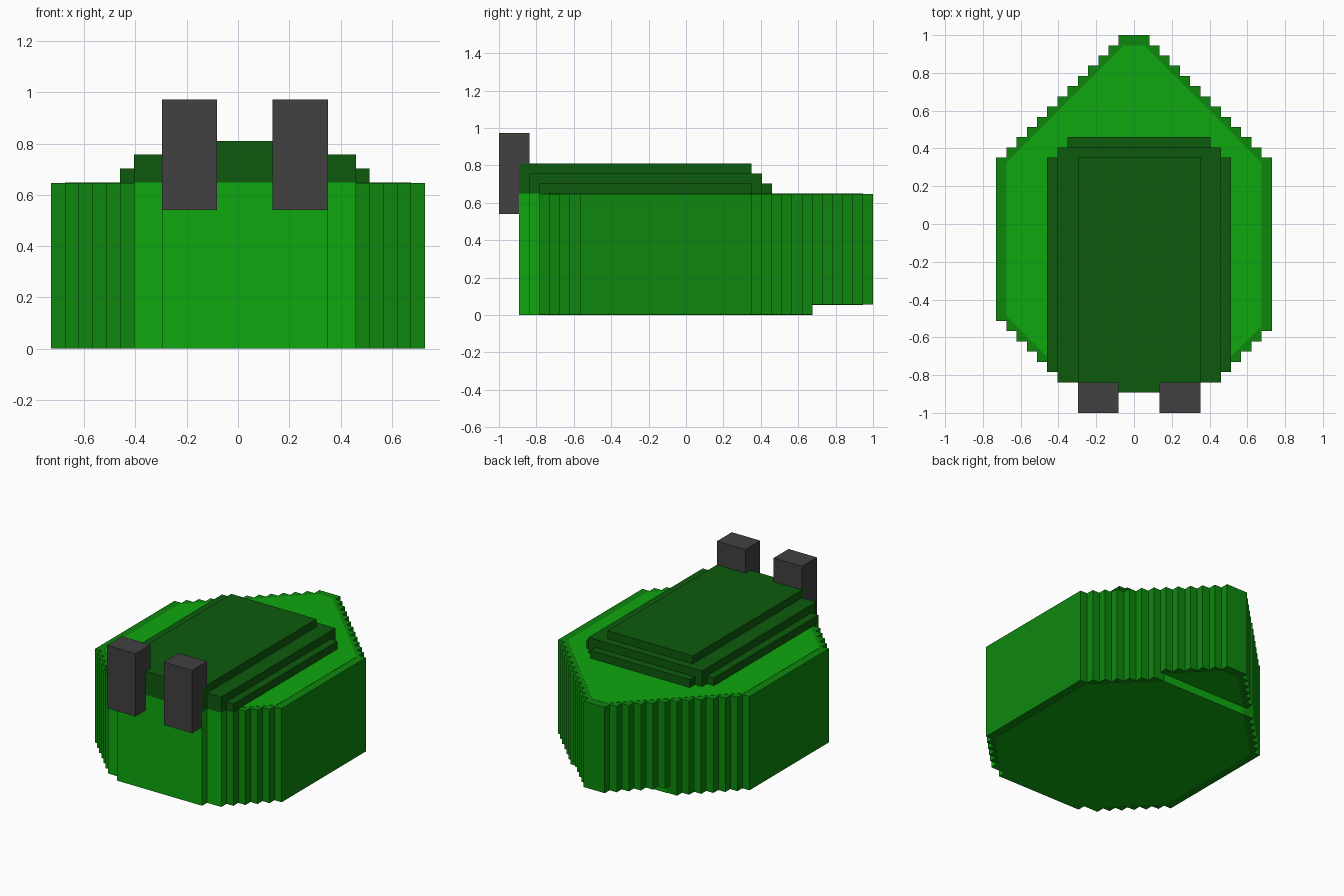
import bpy
import bmesh

if "Cube" in bpy.data.objects:
    bpy.data.objects.remove(bpy.data.objects["Cube"])

U = 2 / 37   # size of one grid cell
E = 0.03     # tiny offset, in cells, that keeps inlaid surfaces proud


def material(name, rgb):
    m = bpy.data.materials.new(name)
    m.diffuse_color = (*rgb, 1)
    m.use_nodes = True
    m.node_tree.nodes["Principled BSDF"].inputs["Base Color"].default_value = m.diffuse_color
    return m


LIGHT = material("light_green", (0.0045, 0.39, 0.0045))
MID = material("mid_green", (0.004, 0.245, 0.004))
DARK = material("dark_green", (0.0042, 0.102, 0.0042))
GREY = material("dark_grey", (0.053, 0.053, 0.053))


def prism(name, outline, z0, z1, mat):
    """Extrude a counter-clockwise outline in grid cells from z0 to z1."""
    bm = bmesh.new()
    verts = [bm.verts.new(((x - 13.5) * U, (y - 18.5) * U, z0 * U)) for x, y in outline]
    face = bm.faces.new(verts)
    top = bmesh.ops.extrude_face_region(bm, geom=[face])["geom"]
    bmesh.ops.translate(bm, vec=(0, 0, (z1 - z0) * U),
                        verts=[g for g in top if isinstance(g, bmesh.types.BMVert)])
    bmesh.ops.recalc_face_normals(bm, faces=bm.faces)
    mesh = bpy.data.meshes.new(name)
    bm.to_mesh(mesh)
    bm.free()
    mesh.materials.append(mat)
    obj = bpy.data.objects.new(name, mesh)
    bpy.context.collection.objects.link(obj)
    return obj


def box(name, x0, x1, y0, y1, z0, z1, mat):
    return prism(name, [(x0, y0), (x1, y0), (x1, y1), (x0, y1)], z0, z1, mat)


def span(j):
    """Left and right limits of the hull in row j."""
    if j >= 25:
        return j - 24, 51 - j
    return max(0, 9 - j), min(27, 19 + j)


def stepped(rows):
    """Staircase outline of the hull over a range of rows."""
    right, left = [], []
    for j in rows:
        a, b = span(j)
        for side, x in ((left, a), (right, b)):
            if len(side) > 1 and side[-1][0] == x:
                side[-1] = (x, j + 1)      # straight side, lengthen it
            else:
                side += [(x, j), (x, j + 1)]
    return right + left[::-1]


# Stepped hull walls, with the pointed back raised by one cell
prism("hull_wall", stepped(range(4, 31)), E, 12 - E, MID)
prism("hull_back_wall", stepped(range(31, 37)), 1 + E, 12 - E, MID)

# Lighter core: deck, underside and front panel
prism("hull_core", [(8, 2), (20, 2), (20, 3), (22, 3), (22, 4.5), (26, 8.5),
                    (26, 24.5), (19.5, 31 + E), (7.5, 31 + E), (1, 24.5),
                    (1, 9.5), (6, 4.5), (6, 3), (8, 3)], 0, 12, LIGHT)
prism("hull_back_core", [(7.5, 31), (19.5, 31), (14.5, 36), (12.5, 36)], 1, 12, LIGHT)

# Stepped cover on the deck
box("cover_top", 8, 20, 2, 25, 12, 15, DARK)
box("cover_middle", 6, 22, 3, 26, 12, 14, DARK)
box("cover_base", 5, 23, 4, 25, 12, 13, DARK)
box("cover_back_lip", 7, 21, 25, 27, 12, 13, DARK)

# Pair of upright blocks at the front
for side, x in (("left", 8), ("right", 16)):
    box("front_block_" + side, x, x + 4, 0, 3, 10, 18, GREY)
